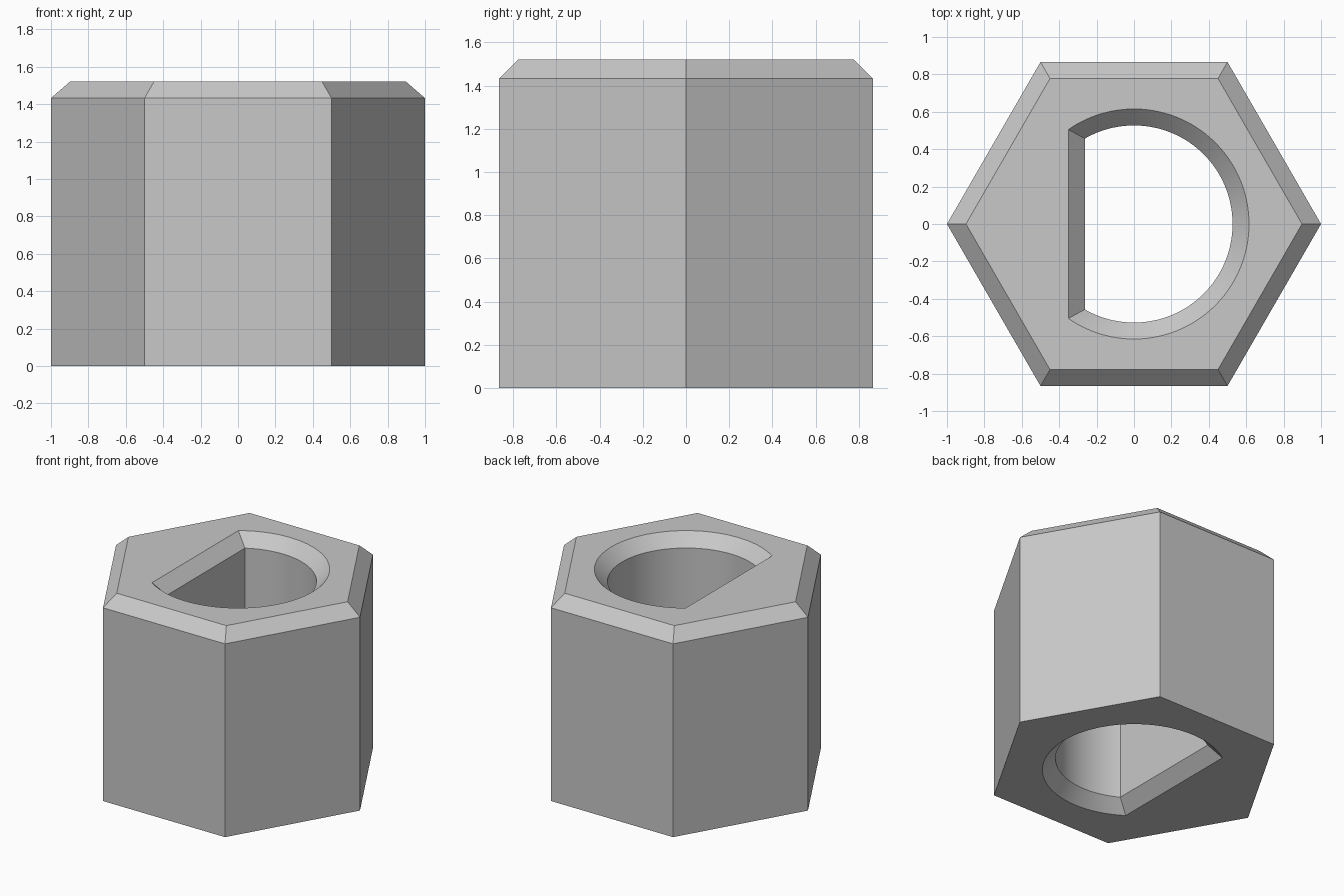
import bpy
import bmesh
from math import pi, cos, sin, acos

cube = bpy.data.objects.get("Cube")
if cube:
    bpy.data.objects.remove(cube, do_unlink=True)

HEIGHT = 1.52
CHAMFER = 0.088
BORE_RADIUS = 0.527
BORE_FLAT = 0.263      # distance of the flat from the axis
ARC_STEPS = 96

steel = bpy.data.materials.new("light grey")
steel.use_nodes = True
color = (0.58, 0.58, 0.58, 1)
steel.diffuse_color = color
steel.node_tree.nodes["Principled BSDF"].inputs["Base Color"].default_value = color

bm = bmesh.new()


def hexagon(radius, z):
    return [bm.verts.new((radius * cos(i * pi / 3), radius * sin(i * pi / 3), z))
            for i in range(6)]


def d_ring(grow, z):
    """D-shaped ring with its flat on the -x side."""
    radius, flat = BORE_RADIUS + grow, BORE_FLAT + grow
    end = acos(-flat / radius)
    angles = [-end + 2 * end * i / ARC_STEPS for i in range(ARC_STEPS + 1)]
    return [bm.verts.new((radius * cos(a), radius * sin(a), z)) for a in angles]


def loft(rings):
    for low, high in zip(rings, rings[1:]):
        for i in range(len(low)):
            j = (i + 1) % len(low)
            bm.faces.new((low[i], low[j], high[j], high[i]))


def cap(outer, inner):
    loops = [bm.edges.get((ring[i - 1], ring[i]))
             for ring in (outer, inner) for i in range(len(ring))]
    bmesh.ops.triangle_fill(bm, edges=loops, use_beauty=True)


# Hexagonal outside, chamfered along the top edge only
top_radius = 1 - CHAMFER / cos(pi / 6)
outside = [hexagon(1, 0), hexagon(1, HEIGHT - CHAMFER), hexagon(top_radius, HEIGHT)]
loft(outside)

# D-shaped through bore, chamfered at both ends
bore = [d_ring(CHAMFER, 0), d_ring(0, CHAMFER),
        d_ring(0, HEIGHT - CHAMFER), d_ring(CHAMFER, HEIGHT)]
loft(bore)

# Flat end faces around the bore
cap(outside[0], bore[0])
cap(outside[-1], bore[-1])
bmesh.ops.recalc_face_normals(bm, faces=bm.faces)

mesh = bpy.data.meshes.new("hex_sleeve")
bm.to_mesh(mesh)
bm.free()
mesh.materials.append(steel)
sleeve = bpy.data.objects.new("hex_sleeve", mesh)
bpy.context.collection.objects.link(sleeve)

# Smooth bore wall with crisp edges
bpy.ops.object.select_all(action='DESELECT')
sleeve.select_set(True)
bpy.context.view_layer.objects.active = sleeve
bpy.ops.object.shade_smooth_by_angle(angle=pi / 6)
